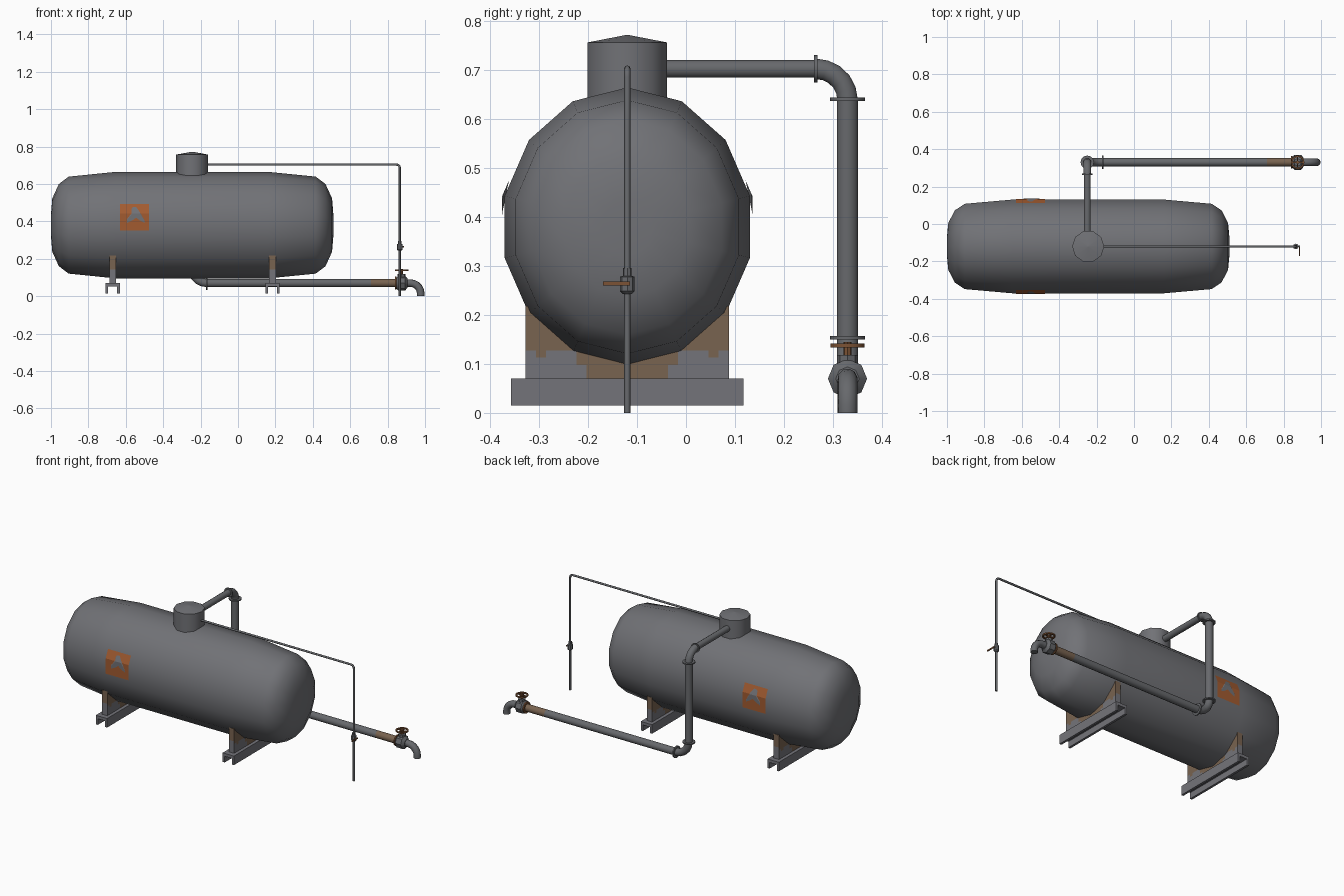
import bpy, bmesh, math
from mathutils import Vector, Matrix

if "Cube" in bpy.data.objects:
    bpy.data.objects.remove(bpy.data.objects["Cube"])


def mat(name, r, g, b):
    m = bpy.data.materials.new(name)
    m.diffuse_color = (r, g, b, 1)
    m.use_nodes = True
    m.node_tree.nodes["Principled BSDF"].inputs["Base Color"].default_value = m.diffuse_color
    return m


TANK = mat("tank_grey", 0.165, 0.168, 0.182)
PIPE = mat("pipe_grey", 0.135, 0.14, 0.15)
STEEL = mat("support_grey", 0.175, 0.175, 0.195)
RUST = mat("pale_rust", 0.19, 0.125, 0.08)
DARK_RUST = mat("dark_rust", 0.2, 0.085, 0.035)
ORANGE = mat("panel_orange", 0.36, 0.105, 0.03)

CY, CZ, RY, RZ, SIDES = -0.12, 0.38, 0.257, 0.285, 14   # tank cross-section


def finish(name, bm, mats, smooth=40):
    bmesh.ops.recalc_face_normals(bm, faces=bm.faces)
    me = bpy.data.meshes.new(name)
    bm.to_mesh(me)
    bm.free()
    ob = bpy.data.objects.new(name, me)
    bpy.context.collection.objects.link(ob)
    for m in mats:
        me.materials.append(m)
    if smooth:
        bpy.ops.object.select_all(action='DESELECT')
        ob.select_set(True)
        bpy.context.view_layer.objects.active = ob
        bpy.ops.object.shade_smooth_by_angle(angle=math.radians(smooth))
    return ob


def lathe(name, origin, axis, profile, n, m, spin=0.0, smooth=40):
    """Revolve (distance, radius) pairs round an axis."""
    bm = bmesh.new()
    rot = Vector((0, 0, 1)).rotation_difference(Vector(axis)).to_matrix()
    rings = []
    for d, r in profile:
        rings.append([bm.verts.new(Vector(origin) + rot @ Vector(
            (r * math.cos(spin + math.tau * i / n), r * math.sin(spin + math.tau * i / n), d)))
            for i in range(n)])
    for a, b in zip(rings, rings[1:]):
        for i in range(n):
            bm.faces.new((a[i], a[(i + 1) % n], b[(i + 1) % n], b[i]))
    bm.faces.new(rings[0])
    bm.faces.new(rings[-1])
    return finish(name, bm, [m], smooth)


def tube(name, pts, r, n, m):
    """Round pipe swept along points with mitred joints."""
    pts = [Vector(p) for p in pts]
    bm = bmesh.new()
    d = (pts[1] - pts[0]).normalized()
    u = d.orthogonal().normalized()
    rings = []
    for i, p in enumerate(pts):
        d1 = (pts[min(i + 1, len(pts) - 1)] - pts[max(i - 1, 0)])
        if 0 < i < len(pts) - 1:
            d1 = (pts[i + 1] - p).normalized() + (p - pts[i - 1]).normalized()
        d1.normalize()
        u = d.rotation_difference(d1) @ u
        d = d1
        v = d.cross(u)
        rings.append([bm.verts.new(p + r * (u * math.cos(math.tau * k / n) + v * math.sin(math.tau * k / n)))
                      for k in range(n)])
    for a, b in zip(rings, rings[1:]):
        for k in range(n):
            bm.faces.new((a[k], a[(k + 1) % n], b[(k + 1) % n], b[k]))
    bm.faces.new(rings[0])
    bm.faces.new(rings[-1])
    return finish(name, bm, [m], 50)


def bend(a, corner, b, steps=5):
    """Quarter bend from a to b round a corner."""
    a, c, b = Vector(a), Vector(corner), Vector(b)
    o = a + b - c
    return [o + (a - o) * math.cos(t) + (b - o) * math.sin(t)
            for t in (math.pi / 2 * i / steps for i in range(steps + 1))]


def box(name, lo, hi, m):
    bm = bmesh.new()
    lo, hi = Vector(lo), Vector(hi)
    bmesh.ops.create_cube(bm, size=1, matrix=Matrix.Translation((lo + hi) / 2) @ Matrix.Diagonal((*(hi - lo), 1)))
    return finish(name, bm, [m], 0)


# Tank body: 14-sided oval barrel with domed ends
bm = bmesh.new()
half = [(0.405, 1), (0.66, 0.91), (0.713, 0.77), (0.748, 0.5), (0.755, 0.2)]
profile = [(-x, s) for x, s in reversed(half)] + half
rings = [[bm.verts.new((-0.245 + x, CY + s * RY * math.cos(math.pi / 2 + math.tau * i / SIDES),
                        CZ + s * RZ * math.sin(math.pi / 2 + math.tau * i / SIDES)))
          for i in range(SIDES)] for x, s in profile]
for a, b in zip(rings, rings[1:]):
    for i in range(SIDES):
        bm.faces.new((a[i], a[(i + 1) % SIDES], b[(i + 1) % SIDES], b[i]))
bm.faces.new(rings[0])
bm.faces.new(rings[-1])
finish("tank_body", bm, [TANK])

# Orange painted panels on both flanks, with a plain grey chevron patch
flat_y, edge_z = RY * math.cos(math.pi / SIDES), CZ + RZ * math.sin(math.pi / SIDES)
slope_y = RY * math.cos(3 * math.pi / SIDES) - flat_y
slope_z = CZ + RZ * math.sin(3 * math.pi / SIDES) - edge_z


def flank(x, z, side, lift):
    y = flat_y + max(0, z - edge_z) / slope_z * slope_y + lift
    return (x, CY + side * y, z)


for side, label in ((-1, "front"), (1, "back")):
    for part, m, lift, cols in (
            ("panel", ORANGE, 0.003, [(-0.63, 0.35, 0.493), (-0.475, 0.35, 0.493)]),
            ("panel_patch", TANK, 0.005, [(-0.593, 0.392, 0.41), (-0.565, 0.405, 0.475), (-0.545, 0.42, 0.478),
                                          (-0.525, 0.405, 0.45), (-0.5, 0.392, 0.405)])):
        bm = bmesh.new()
        grid = [[bm.verts.new(flank(x, z, side, lift)) for z in (lo, max(lo, min(edge_z, hi - 0.002)), hi)]
                for x, lo, hi in cols]
        for a, b in zip(grid, grid[1:]):
            for k in range(2):
                bm.faces.new((a[k], b[k], b[k + 1], a[k + 1]))
        ob = finish(label + "_" + part, bm, [m], 0)
        for f in ob.data.polygons:
            if f.normal.y * side < 0:
                f.flip()

# Dome on top of the tank
lathe("dome", (-0.245, CY, 0), (0, 0, 1), [(0.6, 0.0855), (0.757, 0.0855), (0.772, 0.004)], 10, TANK)

# Supports: saddle plates with rust near the tank, on channel-shaped feet
for label, x in (("left", -0.67), ("right", 0.185)):
    bm = bmesh.new()
    bmesh.ops.create_cube(bm, size=1, matrix=Matrix.Translation((x, CY, 0.143)) @
                          Matrix.Diagonal((0.036, 0.415, 0.15, 1)))
    for axis, start, step, count in ((1, -0.3275, 0.415 / 20, 20), (2, 0.068, 0.015, 10)):
        for i in range(1, count):
            co, no = [0, 0, 0], [0, 0, 0]
            co[axis], no[axis] = start + i * step, 1
            bmesh.ops.bisect_plane(bm, geom=bm.verts[:] + bm.edges[:] + bm.faces[:],
                                   plane_co=co, plane_no=no)
    for f in bm.faces:
        c = f.calc_center_median()
        near = math.hypot((c.y - CY) / RY, (c.z - CZ) / RZ)
        f.material_index = int(near < 1.09 + 0.1 * math.sin(abs(c.y - CY) * 42 - 0.3))
    finish(label + "_saddle", bm, [STEEL, RUST], 0)
    box(label + "_foot_top", (x - 0.038, -0.358, 0.052), (x + 0.038, 0.117, 0.07), STEEL)
    for s in (-1, 1):
        box(label + "_foot_flange", (x + s * 0.031 - 0.007, -0.358, 0.015),
            (x + s * 0.031 + 0.007, 0.117, 0.055), STEEL)

# Thin pipe from dome, over the end and down to the ground
tube("thin_pipe", [(-0.2, CY, 0.704)] + bend((0.847, CY, 0.704), (0.865, CY, 0.704), (0.865, CY, 0.686), 3)
     + [(0.865, CY, 0.0)], 0.0062, 8, PIPE)
lathe("thin_valve", (0.865, CY, 0), (0, 0, 1), [(0.243, 0.009), (0.249, 0.015), (0.278, 0.015), (0.28, 0.009),
                                               (0.296, 0.009)], 8, PIPE)
box("thin_valve_stem", (0.865, CY - 0.004, 0.26), (0.887, CY + 0.004, 0.268), PIPE)
box("thin_valve_lever", (0.883, -0.17, 0.26), (0.888, -0.114, 0.268), DARK_RUST)

# Large pipe: dome to the back, down, then along to the tap
X, Y, Z = -0.25, 0.33, 0.07
tube("upper_pipe", [(X, -0.1, 0.703), (X, 0.27, 0.703)], 0.0185, 12, PIPE)
tube("upper_elbow", bend((X, 0.265, 0.703), (X, Y, 0.703), (X, Y, 0.64)), 0.0215, 12, PIPE)
tube("down_pipe", [(X, Y, 0.64), (X, Y, 0.15)], 0.0225, 12, PIPE)
tube("lower_elbow", bend((X, Y, 0.155), (X, Y, Z), (-0.165, Y, Z)), 0.0225, 12, PIPE)
tube("long_pipe", [(-0.165, Y, Z), (0.71, Y, Z)], 0.0225, 12, PIPE)
tube("rusty_pipe_end", [(0.71, Y, Z), (0.85, Y, Z)], 0.0225, 12, RUST)

# Flanges at the joints
for name, o, ax, r, m in (("upper", (X, 0.262, 0.703), (0, 1, 0), 0.028, PIPE),
                          ("down", (X, Y, 0.637), (0, 0, 1), 0.036, PIPE),
                          ("lower", (X, Y, 0.15), (0, 0, 1), 0.036, PIPE),
                          ("long", (-0.17, Y, Z), (1, 0, 0), 0.036, PIPE),
                          ("tap", (0.84, Y, Z), (1, 0, 0), 0.034, DARK_RUST)):
    lathe(name + "_flange", o, ax, [(0, r), (0.007, r)], 12, m)

# Tap: valve body, stem, hand wheel and spout
lathe("tap_body", (0.875, Y, Z), (1, 0, 0), [(-0.032, 0.024), (-0.018, 0.04), (0.018, 0.04), (0.032, 0.024)],
      8, PIPE)
lathe("tap_collar", (0.875, Y, 0), (0, 0, 1), [(0.1, 0.021), (0.118, 0.021)], 8, PIPE)
lathe("tap_stem", (0.875, Y, 0), (0, 0, 1), [(0.11, 0.008), (0.145, 0.008)], 8, DARK_RUST)
bm = bmesh.new()
n, loops = 14, []
for r, z in ((0.036, 0.134), (0.036, 0.142), (0.028, 0.142), (0.028, 0.134)):
    loops.append([bm.verts.new((0.875 + r * math.cos(math.tau * i / n), Y + r * math.sin(math.tau * i / n), z))
                  for i in range(n)])
for k in range(4):
    a, b = loops[k], loops[(k + 1) % 4]
    for i in range(n):
        bm.faces.new((a[i], a[(i + 1) % n], b[(i + 1) % n], b[i]))
finish("hand_wheel", bm, [DARK_RUST])
box("wheel_spoke_x", (0.845, Y - 0.003, 0.135), (0.905, Y + 0.003, 0.141), DARK_RUST)
box("wheel_spoke_y", (0.872, Y - 0.03, 0.135), (0.878, Y + 0.03, 0.141), DARK_RUST)
tube("spout", [(0.9, Y, Z)] + bend((0.92, Y, Z), (0.977, Y, Z), (0.977, Y, 0.015)) + [(0.977, Y, 0.0)],
     0.0205, 10, PIPE)
